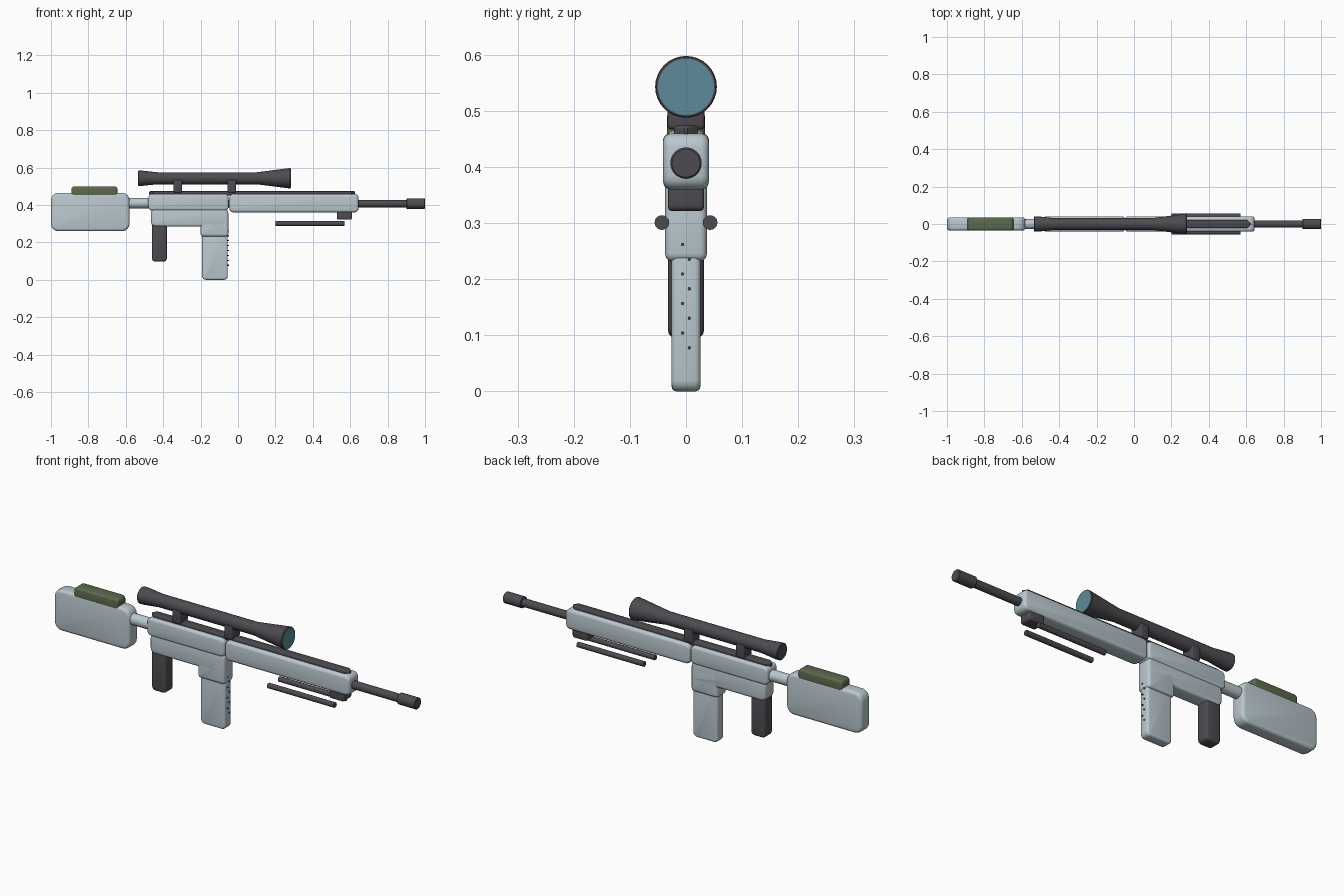
import bpy, bmesh, math
from mathutils import Matrix, Vector

cube = bpy.data.objects.get("Cube")
if cube:
    bpy.data.objects.remove(cube, do_unlink=True)


def material(name, r, g, b):
    m = bpy.data.materials.new(name)
    m.use_nodes = True
    m.diffuse_color = (r, g, b, 1)
    m.node_tree.nodes["Principled BSDF"].inputs["Base Color"].default_value = (r, g, b, 1)
    return m


GREY = material("pale blue grey", 0.49, 0.58, 0.62)
DARK = material("dark gunmetal", 0.075, 0.07, 0.08)
OLIVE = material("olive pad", 0.11, 0.14, 0.075)
GLASS = material("teal glass", 0.11, 0.26, 0.32)


def finish(name, bm, mat):
    bmesh.ops.recalc_face_normals(bm, faces=bm.faces)
    mesh = bpy.data.meshes.new(name)
    bm.to_mesh(mesh)
    bm.free()
    mesh.materials.append(mat)
    ob = bpy.data.objects.new(name, mesh)
    bpy.context.collection.objects.link(ob)
    bpy.ops.object.select_all(action='DESELECT')
    bpy.context.view_layer.objects.active = ob
    ob.select_set(True)
    bpy.ops.object.shade_smooth_by_angle(angle=math.radians(40))
    return ob


def block(name, mat, x, z, half_y, corner=0.02, edge=0.01, axis=1, steps=4):
    """Box whose edges along one axis are rounded, then its rims are softened."""
    bm = bmesh.new()
    bmesh.ops.create_cube(bm, size=1)
    size = Vector((x[1] - x[0], 2 * half_y, z[1] - z[0]))
    centre = Vector(((x[0] + x[1]) / 2, 0, (z[0] + z[1]) / 2))
    for v in bm.verts:
        v.co = Vector(a * b for a, b in zip(v.co, size)) + centre
    along = [e for e in bm.edges if abs((e.verts[0].co - e.verts[1].co)[axis]) > 1e-4]
    bmesh.ops.bevel(bm, geom=along, offset=corner, segments=steps, profile=0.5, affect='EDGES')
    bmesh.ops.recalc_face_normals(bm, faces=bm.faces)
    rims = [e for e in bm.edges if e.calc_face_angle(0) > math.radians(60)]
    bmesh.ops.bevel(bm, geom=rims, offset=edge, segments=3, profile=0.5, affect='EDGES')
    return finish(name, bm, mat)


def turned(name, mat, profile, y=0.0, z=0.0, sides=32):
    """Solid of revolution along x from (x, radius) pairs."""
    bm = bmesh.new()
    rings = []
    for px, r in profile:
        turn = [2 * math.pi * i / sides for i in range(sides)]
        rings.append([bm.verts.new((px, y + r * math.cos(a), z + r * math.sin(a))) for a in turn])
    for a, b in zip(rings, rings[1:]):
        for i in range(sides):
            j = (i + 1) % sides
            bm.faces.new((a[i], a[j], b[j], b[i]))
    bm.faces.new(rings[0])
    bm.faces.new(rings[-1])
    return finish(name, bm, mat)


# Stock, cheek pad and connecting tube
block("stock", GREY, (-1, -0.58), (0.26, 0.465), 0.035, 0.04, 0.014)
block("cheek_pad", OLIVE, (-0.89, -0.645), (0.44, 0.5), 0.034, 0.016, 0.01)
turned("stock_tube", GREY, [(-0.6, 0.028), (-0.46, 0.028)], z=0.41)

# Receiver, magazine well, magazine and grip
block("upper_receiver", GREY, (-0.48, -0.05), (0.37, 0.46), 0.041, 0.022, 0.012)
block("lower_receiver", GREY, (-0.465, -0.052), (0.285, 0.382), 0.037, 0.024, 0.012)
block("magazine_well", GREY, (-0.2, -0.052), (0.232, 0.36), 0.037, 0.014, 0.012)
block("magazine", GREY, (-0.192, -0.055), (0, 0.28), 0.026, 0.02, 0.01)
block("grip", DARK, (-0.46, -0.38), (0.097, 0.31), 0.032, 0.018, 0.011)

# Staggered dots down the front of the magazine
for i in range(8):
    turned("magazine_dot", DARK, [(-0.06, 0.003), (-0.049, 0.003)],
           y=-0.006 if i % 2 == 0 else 0.006, z=0.262 - 0.0263 * i, sides=12)

# Handguard, barrel and muzzle
block("handguard", GREY, (-0.047, 0.645), (0.36, 0.46), 0.041, 0.024, 0.014)
turned("barrel", DARK, [(-0.1, 0.02), (0.92, 0.02)], z=0.407)
turned("muzzle", DARK, [(0.9, 0.025), (0.903, 0.028), (0.997, 0.028), (1, 0.025)], z=0.407)

# Top rail with pointed ends
block("top_rail", DARK, (-0.475, 0.625), (0.452, 0.474), 0.021, 0.018, 0.005, axis=2, steps=1)

# Scope on two mounts
turned("scope", DARK, [(-0.535, 0.038), (-0.532, 0.041), (-0.515, 0.041), (-0.43, 0.032),
                       (0.1, 0.032), (0.265, 0.053), (0.278, 0.055), (0.281, 0.053)], z=0.543)
turned("scope_lens", GLASS, [(0.275, 0.05), (0.283, 0.05)], z=0.543)
for name, x in (("rear_scope_mount", -0.322), ("front_scope_mount", -0.033)):
    block(name, DARK, (x - 0.023, x + 0.023), (0.467, 0.535), 0.033, 0.008, 0.006)

# Folded bipod
block("bipod_base", DARK, (0.528, 0.61), (0.322, 0.372), 0.032, 0.01, 0.006)
for name, side in (("left_bipod_leg", 1), ("right_bipod_leg", -1)):
    turned(name, DARK, [(0.2, 0.013), (0.57, 0.013)], y=0.043 * side, z=0.301, sides=20)
